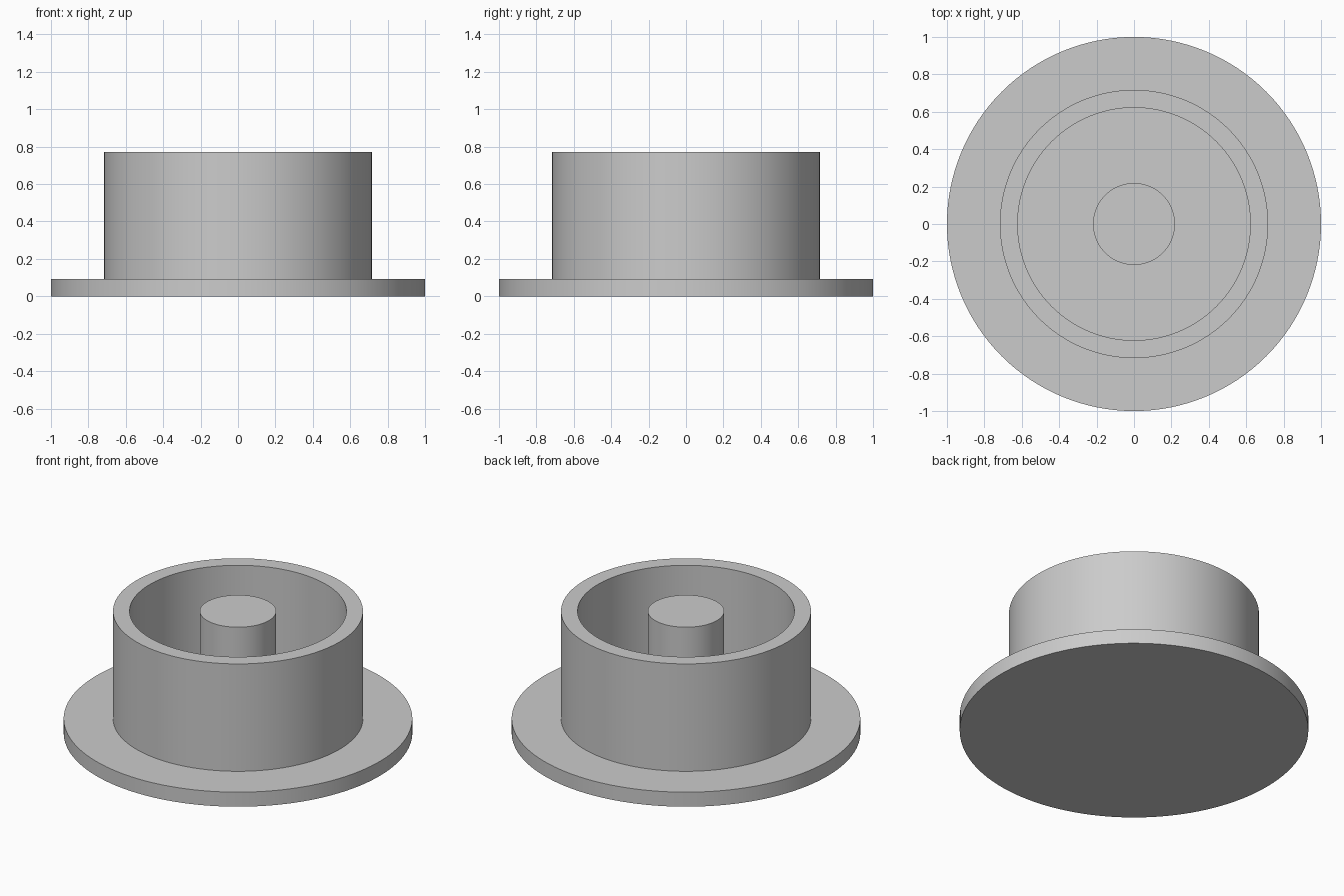
import bpy, bmesh, math
from mathutils import Matrix

if "Cube" in bpy.data.objects:
    bpy.data.objects.remove(bpy.data.objects["Cube"])

SEGMENTS = 128
BASE_TOP, RIM_TOP = 0.092, 0.772

# Half section from the bottom centre, round the flange and wall, to the post centre
profile = [
    (0, 0), (1, 0), (1, BASE_TOP),                     # flange
    (0.717, BASE_TOP), (0.717, RIM_TOP),               # outer wall
    (0.622, RIM_TOP), (0.622, BASE_TOP),               # inner wall
    (0.219, BASE_TOP), (0.219, RIM_TOP), (0, RIM_TOP)  # centre post
]

grey = bpy.data.materials.new("light grey")
grey.diffuse_color = (0.6, 0.6, 0.6, 1)
grey.use_nodes = True
grey.node_tree.nodes["Principled BSDF"].inputs["Base Color"].default_value = grey.diffuse_color

# Revolve the section into one closed solid
bm = bmesh.new()
verts = [bm.verts.new((r, 0, z)) for r, z in profile]
edges = [bm.edges.new(pair) for pair in zip(verts, verts[1:])]
bmesh.ops.spin(bm, geom=verts + edges, cent=(0, 0, 0), axis=(0, 0, 1),
               angle=math.tau, steps=SEGMENTS, use_duplicate=False)
bmesh.ops.remove_doubles(bm, verts=bm.verts, dist=1e-4)
bmesh.ops.recalc_face_normals(bm, faces=bm.faces)

mesh = bpy.data.meshes.new("flanged_cup_with_post")
bm.to_mesh(mesh)
bm.free()
mesh.materials.append(grey)
cup = bpy.data.objects.new("flanged_cup_with_post", mesh)
bpy.context.collection.objects.link(cup)

# Smooth round walls with crisp rims
bpy.context.view_layer.objects.active = cup
cup.select_set(True)
bpy.ops.object.shade_smooth_by_angle(angle=math.radians(30))
